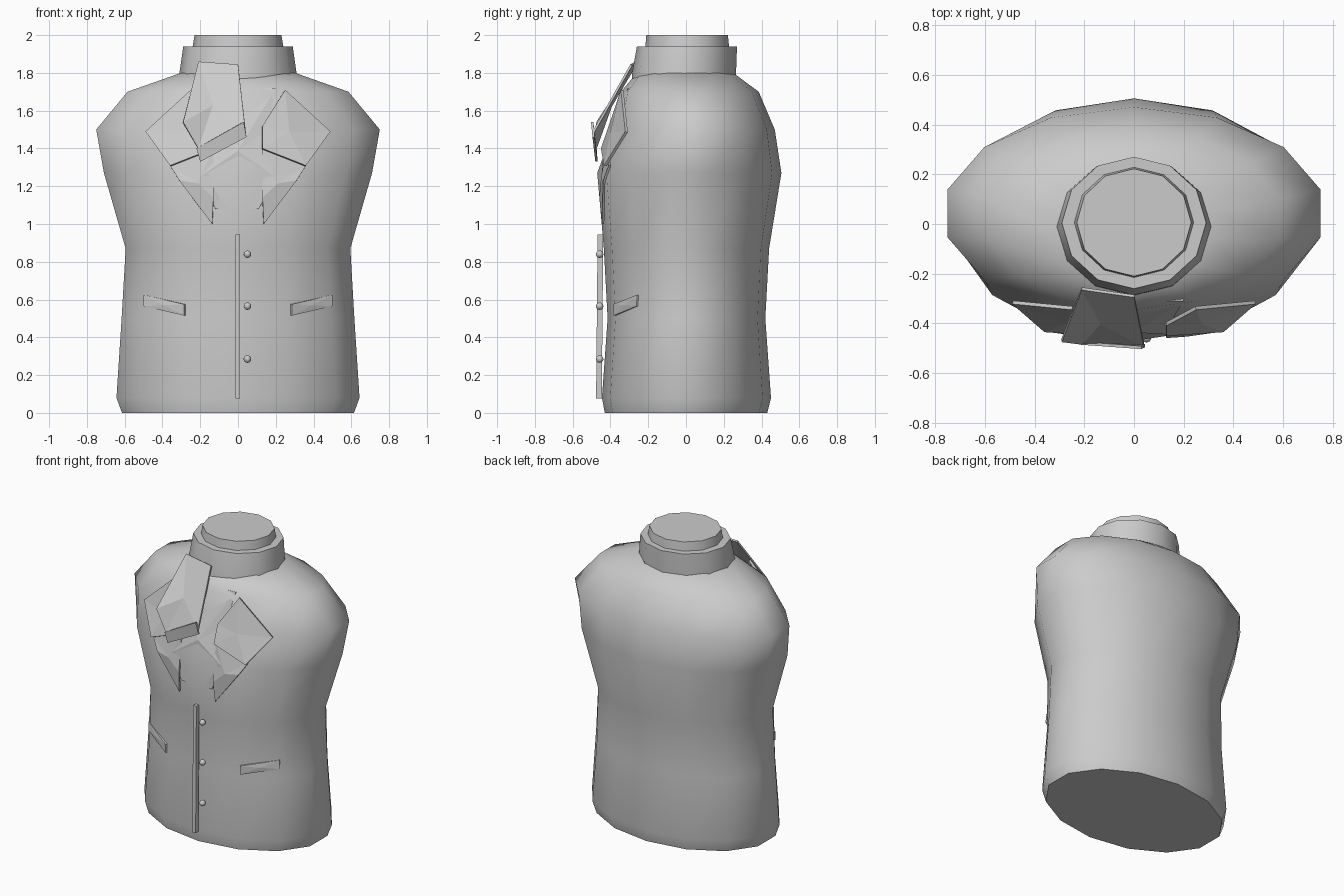
import bpy, bmesh, math
from mathutils import Vector
from mathutils.bvhtree import BVHTree

if "Cube" in bpy.data.objects:
    bpy.data.objects.remove(bpy.data.objects["Cube"])

grey = bpy.data.materials.new("plain grey")
grey.diffuse_color = (0.6, 0.6, 0.6, 1)
grey.use_nodes = True
grey.node_tree.nodes["Principled BSDF"].inputs["Base Color"].default_value = grey.diffuse_color


def finish(bm, name, angle=None):
    me = bpy.data.meshes.new(name)
    bm.to_mesh(me)
    ob = bpy.data.objects.new(name, me)
    bpy.context.collection.objects.link(ob)
    me.materials.append(grey)
    if angle:
        bpy.ops.object.select_all(action='DESELECT')
        ob.select_set(True)
        bpy.context.view_layer.objects.active = ob
        bpy.ops.object.shade_smooth_by_angle(angle=math.radians(angle))
    return ob


def loft(rings, sides):
    """Stack of elliptical rings: (z, half width, front y, back y)."""
    bm = bmesh.new()
    loops = []
    for z, a, y0, y1 in rings:
        loops.append([bm.verts.new((a * math.sin(t), (y0 + y1) / 2 - (y1 - y0) / 2 * math.cos(t), z))
                      for t in (2 * math.pi * i / sides for i in range(sides))])
    for lo, hi in zip(loops, loops[1:]):
        for i in range(sides):
            j = (i + 1) % sides
            bm.faces.new((lo[i], lo[j], hi[j], hi[i]))
    bm.faces.new(loops[0][::-1])
    bm.faces.new(loops[-1])
    bm.normal_update()
    return bm


# Torso
body = loft([(0, .63, -.43, .43), (.08, .66, -.445, .45), (.5, .632, -.415, .42),
             (.87, .61, -.435, .44), (1.27, .728, -.47, .505), (1.5, .77, -.385, .47),
             (1.7, .60, -.345, .385), (1.8, .31, -.26, .25)], 14)
tree = BVHTree.FromBMesh(body)
finish(body, "torso", 60)

# Standing collar and neck
finish(loft([(1.75, .312, -.288, .262), (1.80, .31, -.285, .265), (1.94, .29, -.26, .27)], 12), "collar", 40)
finish(loft([(1.85, .25, -.225, .235), (1.94, .24, -.215, .228), (2.0, .23, -.21, .222)], 12), "neck", 40)


def plate(name, points, thickness):
    """Thin fan of triangles around the middle of the outline."""
    bm = bmesh.new()
    vs = [bm.verts.new(p) for p in points[:-1]]
    mid = bm.verts.new(points[-1])
    for a, b in zip(vs, vs[1:] + vs[:1]):
        f = bm.faces.new((a, b, mid))
        f.normal_update()
        if f.normal.y > 0:
            f.normal_flip()
    ob = finish(bm, name)
    m = ob.modifiers.new("thickness", 'SOLIDIFY')
    m.thickness = thickness
    m.offset = -1
    return ob


def on_body(outline, lift, flip=1):
    """Outline in front view laid on the torso, middle point last."""
    n = len(outline)
    pts = list(outline) + [(sum(p[0] for p in outline) / n, sum(p[1] for p in outline) / n)]
    res = []
    for x, z in pts:
        hit = tree.ray_cast(Vector((x, -2, z)), Vector((0, 1, 0)))[0]
        res.append((x * flip, hit.y - lift, z))
    return res


# Lapels and pocket welts on both sides
for side, s in (("left", -1), ("right", 1)):
    plate(side + "_upper_lapel", on_body([(.25, 1.71), (.49, 1.49), (.36, 1.31), (.13, 1.40), (.13, 1.52)], .045, s), .015)
    plate(side + "_lower_lapel", on_body([(.13, 1.40), (.36, 1.31), (.31, 1.23), (.137, 1.0), (.13, 1.14)], .02, s), .012)
    plate(side + "_pocket", on_body([(.285, .575), (.50, .625), (.50, .565), (.285, .515)], .015, s), .015)

# Shirt panel inside the lapels
plate("shirt_panel", on_body([(-.12, 1.08), (.11, 1.08), (.2, 1.25), (.16, 1.5), (.2, 1.72),
                              (-.2, 1.72), (-.16, 1.5), (-.2, 1.25)], .01), .01)


# Folded neckcloth hanging from the collar
def free(points):
    mid = sum((Vector(p) for p in points), Vector()) / len(points)
    return points + [tuple(mid)]


plate("neckcloth", free([(-.21, -.265, 1.86), (0, -.295, 1.845), (.04, -.495, 1.49),
                         (-.21, -.485, 1.40), (-.29, -.475, 1.54)]), .012)
plate("neckcloth_fold", free([(-.22, -.485, 1.40), (.03, -.503, 1.54), (.045, -.495, 1.46),
                              (-.2, -.48, 1.33)]), .012)

# Front placket
bm = bmesh.new()
bmesh.ops.create_cube(bm, size=1)
for v in bm.verts:
    v.co = (v.co.x * .025 - .002, v.co.y * .03 - .453 - (.008 if v.co.z < 0 else 0), v.co.z * .87 + .51)
finish(bm, "placket")

# Buttons
for i, z in enumerate((.84, .565, .285)):
    bm = bmesh.new()
    bmesh.ops.create_uvsphere(bm, u_segments=8, v_segments=6, radius=.02)
    for v in bm.verts:
        v.co += Vector((.05, -.457, z))
    finish(bm, "button_%d" % (i + 1), 50)
